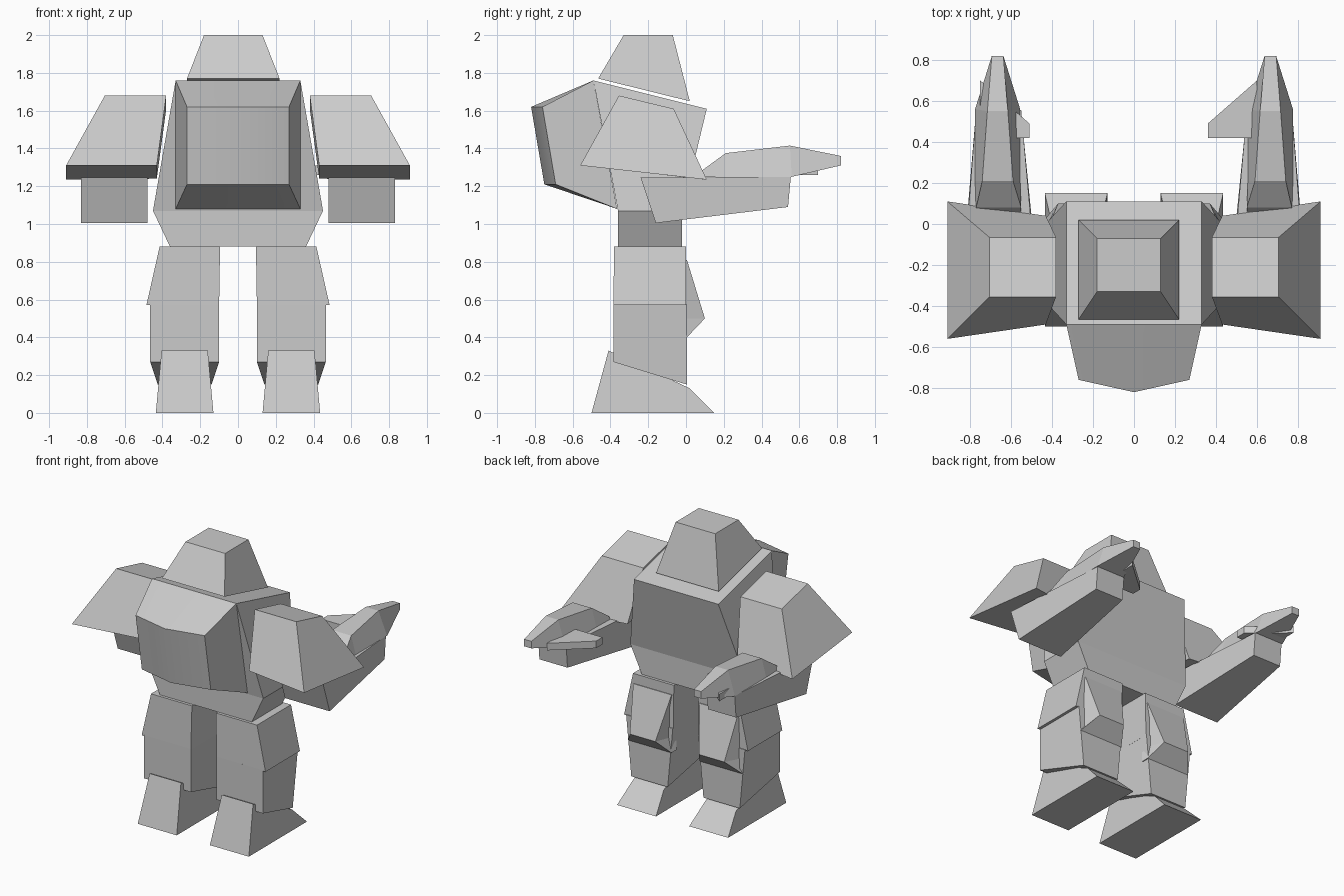
import bpy
import bmesh
import math

if "Cube" in bpy.data.objects:
    bpy.data.objects.remove(bpy.data.objects["Cube"])

grey = bpy.data.materials.new("plain_grey")
grey.use_nodes = True
colour = (0.6, 0.6, 0.6, 1)
grey.diffuse_color = colour
grey.node_tree.nodes["Principled BSDF"].inputs["Base Color"].default_value = colour


def loft(name, rings, side=1):
    """Skin a list of equal-sized point rings and cap both ends."""
    bm = bmesh.new()
    loops = [[bm.verts.new((x * side, y, z)) for x, y, z in ring] for ring in rings]
    for a, b in zip(loops, loops[1:]):
        for i in range(len(a)):
            j = (i + 1) % len(a)
            bm.faces.new((a[i], a[j], b[j], b[i]))
    bm.faces.new(loops[0])
    bm.faces.new(loops[-1])
    bmesh.ops.recalc_face_normals(bm, faces=bm.faces)
    mesh = bpy.data.meshes.new(name)
    bm.to_mesh(mesh)
    bm.free()
    mesh.materials.append(grey)
    obj = bpy.data.objects.new(name, mesh)
    bpy.context.collection.objects.link(obj)
    return obj


def level(x0, x1, y0, y1, z0, z1=None):
    """Rectangle seen from above, with heights z0 at y0 and z1 at y1."""
    z1 = z0 if z1 is None else z1
    return [(x0, y0, z0), (x1, y0, z0), (x1, y1, z1), (x0, y1, z1)]


def span(cx, low, high):
    """Upright trapezoid: low and high are (half width, y, z)."""
    (a, ya, za), (b, yb, zb) = low, high
    return [(cx - a, ya, za), (cx + a, ya, za), (cx + b, yb, zb), (cx - b, yb, zb)]


# Torso, tapering to the waist and the sloped shoulder line
loft("torso", [
    level(-.36, .36, -.36, -.02, .88),
    level(-.45, .45, -.36, -.02, 1.07),
    level(-.33, .33, -.49, .11, 1.76, 1.61),
])

# Back pack with a gently bowed outer face
pack = loft("back_pack", [
    [(-.33, -.49, 1.76), (0, -.49, 1.76), (.33, -.49, 1.76),
     (.33, -.365, 1.08), (0, -.365, 1.08), (-.33, -.365, 1.08)],
    [(-.27, -.76, 1.62), (0, -.82, 1.62), (.27, -.76, 1.62),
     (.27, -.69, 1.21), (0, -.75, 1.21), (-.27, -.69, 1.21)],
])
# Split the outer face along its bow
bm = bmesh.new()
bm.from_mesh(pack.data)
mid = [v for v in bm.verts if abs(v.co.x) < .001 and v.co.y < -.7]
bmesh.ops.connect_verts(bm, verts=mid)
bm.to_mesh(pack.data)
bm.free()
bpy.context.view_layer.objects.active = pack
pack.select_set(True)
bpy.ops.object.shade_smooth_by_angle(angle=math.radians(30))
pack.select_set(False)

# Head, hovering just above the torso
loft("head", [
    level(-.27, .22, -.465, .02, 1.77, 1.65),
    level(-.18, .13, -.33, -.07, 2.0),
])

for side, label in ((1, "left"), (-1, "right")):
    # Shoulder guard
    loft(label + "_shoulder", [
        [(.43, -.49, 1.31), (.91, -.56, 1.31), (.91, .11, 1.235), (.43, .04, 1.24)],
        level(.38, .705, -.355, -.065, 1.68, 1.61),
    ], side)
    # Forearm
    loft(label + "_forearm", [
        span(.655, (.175, -.16, 1.005), (.175, -.24, 1.245)),
        span(.66, (.11, .54, 1.09), (.11, .555, 1.25)),
    ], side)
    # Hand, pointing forward with a ridged back
    loft(label + "_hand", [
        span(.66, (.11, .06, 1.25), (.11, .08, 1.28)),
        span(.665, (.11, .21, 1.25), (.075, .21, 1.375)),
        span(.665, (.11, .56, 1.25), (.05, .55, 1.415)),
        span(.665, (.028, .82, 1.31), (.028, .82, 1.36)),
    ], side)
    # Thumb, tucked further under the right hand
    dx = 0 if side > 0 else .15
    plan = [(.36, .42), (.36, .49), (.6, .7), (.6, .42)]
    loft(label + "_thumb",
         [[(x + dx, y, z) for x, y in plan] for z in (1.26, 1.31)], side)
    # Leg: thigh, shin with a sloped underside, knee guard and foot
    loft(label + "_thigh", [
        level(.1, .485, -.385, 0, .57),
        level(.095, .415, -.38, 0, .88),
    ], side)
    loft(label + "_shin", [
        [(.1, -.385, .27), (.465, -.385, .27), (.425, .005, .15), (.14, .005, .15)],
        level(.1, .465, -.385, .005, .575),
    ], side)
    loft(label + "_knee_guard", [
        level(.11, .45, -.05, .005, .4),
        [(.11, -.05, .5), (.45, -.05, .5), (.37, .1, .5), (.17, .1, .5)],
        level(.11, .41, -.05, .005, .81),
    ], side)
    loft(label + "_foot", [
        level(.13, .435, -.5, .15, 0),
        level(.16, .405, -.41, .02, .33, .13),
    ], side)
